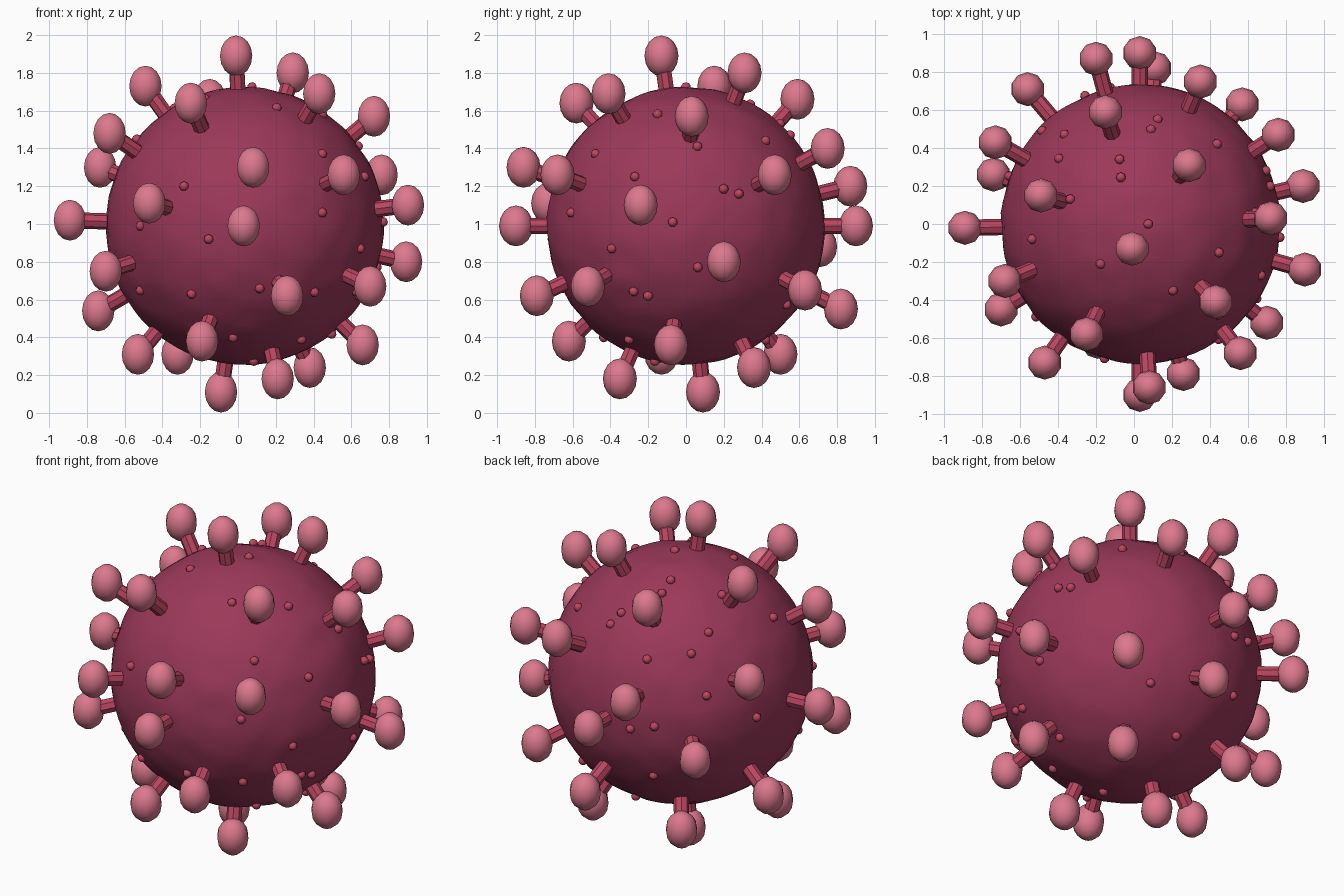
import bpy
import bmesh
from math import radians, sin, cos, sqrt
from mathutils import Vector, Matrix, noise

CENTRE = Vector((0.035, 0, 0.99))
RADIUS = 0.735

cube = bpy.data.objects.get("Cube")
if cube:
    bpy.data.objects.remove(cube)


def material(name, colour):
    mat = bpy.data.materials.new(name)
    mat.use_nodes = True
    mat.diffuse_color = (*colour, 1)
    for node in mat.node_tree.nodes:
        if node.type == 'BSDF_PRINCIPLED':
            node.inputs["Base Color"].default_value = (*colour, 1)
            node.inputs["Roughness"].default_value = 0.7
    return mat


def finish(bm, name, mat, angle=None):
    mesh = bpy.data.meshes.new(name)
    bm.to_mesh(mesh)
    bm.free()
    mesh.materials.append(mat)
    obj = bpy.data.objects.new(name, mesh)
    bpy.context.collection.objects.link(obj)
    if angle:
        bpy.ops.object.select_all(action='DESELECT')
        obj.select_set(True)
        bpy.context.view_layer.objects.active = obj
        bpy.ops.object.shade_smooth_by_angle(angle=radians(angle))
    return obj


wine = material("dark wine", (0.33, 0.04, 0.10))
crimson = material("crimson", (0.50, 0.06, 0.12))
pink = material("dusty pink", (0.72, 0.19, 0.27))

# Round body with a faintly lumpy skin
bm = bmesh.new()
bmesh.ops.create_icosphere(bm, subdivisions=5, radius=RADIUS)
for v in bm.verts:
    n = v.co.normalized()
    v.co += n * 0.008 * noise.noise(n * 6)
    v.co += CENTRE
finish(bm, "body", wine, 60)

# Head centres of the spikes, from the top down
HEADS = [
    (-.01, -.13, 1.89), (.29, .31, 1.80), (-.49, .15, 1.73), (.43, -.41, 1.69),
    (-.15, .59, 1.66), (-.25, -.58, 1.64), (.72, .03, 1.57), (-.68, -.30, 1.48),
    (.35, .75, 1.40), (-.73, .43, 1.30), (.08, -.86, 1.30), (.56, -.68, 1.26),
    (.76, .47, 1.26), (-.20, .87, 1.20), (-.47, -.73, 1.11), (.90, -.24, 1.10),
    (-.89, -.02, 1.02), (.03, -.90, .99), (.03, .90, .99), (-.56, .71, .88),
    (.89, .20, .80), (-.70, -.45, .75), (.70, -.52, .67), (.57, .63, .65),
    (.26, -.79, .62), (.11, .82, .55), (-.74, .26, .54), (-.19, -.62, .38),
    (.66, -.08, .36), (-.53, -.13, .31), (-.32, .50, .31), (.38, .36, .24),
    (.21, -.35, .18), (-.09, .09, .11),
]

heads = bmesh.new()
stems = bmesh.new()
for point in HEADS:
    head = Vector(point)
    outward = (head - CENTRE).normalized()
    # Upright egg-shaped head
    egg = Matrix.Translation(head) @ Matrix.Diagonal((1, 1, 1.2, 1))
    bmesh.ops.create_uvsphere(heads, u_segments=10, v_segments=8,
                              radius=0.09, matrix=egg)
    # Stem from inside the body into the head
    start = CENTRE + outward * (RADIUS - 0.05)
    turn = outward.to_track_quat('Z', 'Y').to_matrix().to_4x4()
    bmesh.ops.create_cone(stems, cap_ends=True, segments=8, radius1=0.043,
                          radius2=0.043, depth=(head - start).length,
                          matrix=Matrix.Translation((start + head) / 2) @ turn)
finish(heads, "spike_heads", pink, 60)
finish(stems, "spike_stems", crimson, 40)

# Small bumps, grouped in patches: azimuth, elevation, then offsets in the patch
PATCHES = [
    (-90, 0, [(-.55, 0), (-.32, .21), (-.19, -.07), (.41, .38), (.41, .07),
              (-.55, -.34), (-.28, -.36), (.08, -.33), (.37, -.35),
              (-.06, -.59), (.30, -.60), (.61, -.12)]),
    (0, 0, [(-.49, .38), (-.27, .26), (-.62, .07), (-.07, .02), (-.41, -.12),
            (-.20, -.37), (.06, .42), (.28, .17), (.42, .45), (-.15, .59)]),
    (-90, 90, [(-.40, .47), (-.11, .34), (.09, .55), (.43, .42), (-.37, .13),
               (.04, 0), (.43, -.13), (-.57, -.08), (-.21, -.21), (.17, -.35)]),
    (135, 30, [(-.39, .31), (.06, .15), (-.29, .03), (.02, -.20),
               (-.27, -.34), (.31, -.33), (-.10, .47), (-.26, -.59)]),
    (45, -30, [(.17, -.07), (.29, -.37), (-.36, -.35), (.62, .17),
               (-.34, .48), (-.45, .08), (-.15, -.66), (-.61, -.19)]),
]

bumps = bmesh.new()
placed = []
for azimuth, elevation, offsets in PATCHES:
    a, e = radians(azimuth), radians(elevation)
    side = Vector((-sin(a), cos(a), 0))
    facing = Vector((cos(a) * cos(e), sin(a) * cos(e), sin(e)))
    rise = facing.cross(side)
    for u, v in offsets:
        depth = sqrt(RADIUS ** 2 - u * u - v * v)
        spot = side * u + rise * v + facing * depth
        if any((spot - other).length < 0.08 for other in placed):
            continue
        placed.append(spot)
        turn = spot.to_track_quat('Z', 'Y').to_matrix().to_4x4()
        bmesh.ops.create_uvsphere(bumps, u_segments=7, v_segments=5, radius=0.027,
                                  matrix=Matrix.Translation(CENTRE + spot) @ turn)
finish(bumps, "surface_bumps", crimson, 60)
